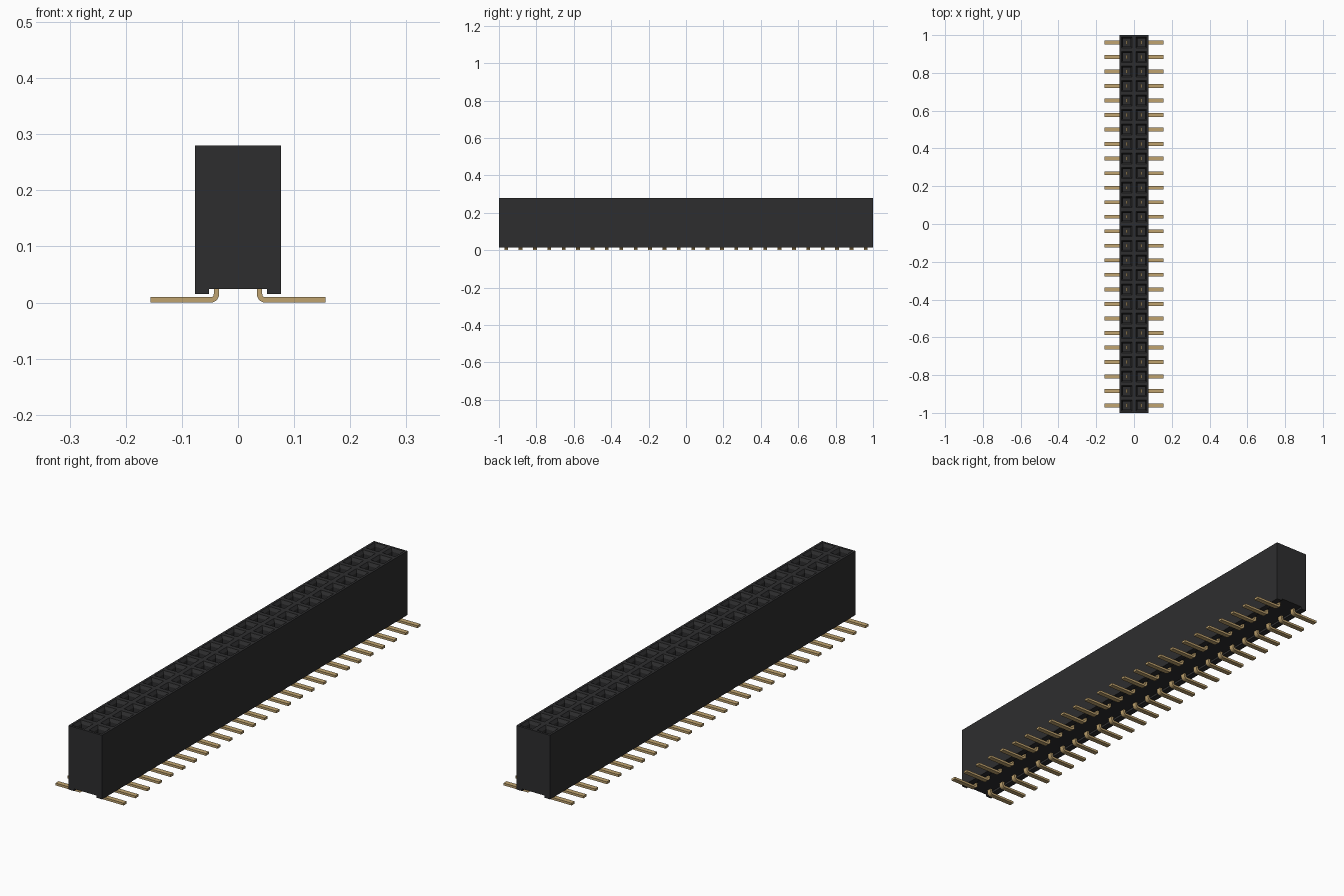
import bpy, bmesh, math

if "Cube" in bpy.data.objects:
    bpy.data.objects.remove(bpy.data.objects["Cube"])

ROWS = 26
PITCH = 2 / ROWS           # spacing of the sockets
HALF = PITCH               # half the body width (two columns)
TOP = 0.28
PIN_X = PITCH / 2


def material(name, rgb):
    m = bpy.data.materials.new(name)
    m.use_nodes = True
    m.diffuse_color = (*rgb, 1)
    m.node_tree.nodes["Principled BSDF"].inputs["Base Color"].default_value = (*rgb, 1)
    return m


def make_object(name, bm, mat):
    bmesh.ops.recalc_face_normals(bm, faces=bm.faces)
    me = bpy.data.meshes.new(name)
    bm.to_mesh(me)
    bm.free()
    me.materials.append(mat)
    ob = bpy.data.objects.new(name, me)
    bpy.context.collection.objects.link(ob)
    return ob


black = material("black plastic", (0.027, 0.027, 0.028))
gold = material("gold metal", (0.53, 0.37, 0.16))

# Housing: a cross-section swept along y, one step per socket row
profile = [(-HALF, TOP), (-HALF, 0.015), (-0.052, 0.015), (-0.052, 0.024),
           (0.052, 0.024), (0.052, 0.015), (HALF, 0.015), (HALF, TOP), (0, TOP)]
bm = bmesh.new()
rings = [[bm.verts.new((x, -1 + i * PITCH, z)) for x, z in profile]
         for i in range(ROWS + 1)]
n = len(profile)
for a, b in zip(rings, rings[1:]):
    for k in range(n):
        bm.faces.new((a[k], a[(k + 1) % n], b[(k + 1) % n], b[k]))
bm.faces.new(rings[0])
bm.faces.new(rings[-1])
bmesh.ops.recalc_face_normals(bm, faces=bm.faces)

# Sockets: inset each top cell, slope a lead-in, then sink a square shaft
cells = [f for f in bm.faces if f.normal.z > 0.9 and f.calc_center_median().z > TOP - 0.01]
bmesh.ops.inset_individual(bm, faces=cells, thickness=0.0135)
bmesh.ops.inset_individual(bm, faces=cells, thickness=0.011, depth=-0.012)
bmesh.ops.inset_individual(bm, faces=cells, thickness=0.0005, depth=-0.17)
make_object("housing", bm, black)

# Contact pin: stem in the socket, rounded bend, flat foot pointing outward
T, W, R = 0.0095, 0.02, 0.0055      # thickness, width, inner bend radius
x_in = PIN_X - T / 2
cx, cz = x_in + T + R, T + R        # centre of the bend
pairs = [((x_in, 0.12), (x_in + T, 0.12))]
for i in range(7):
    a = math.pi + i * math.pi / 12
    c, s = math.cos(a), math.sin(a)
    pairs.append(((cx + (R + T) * c, cz + (R + T) * s), (cx + R * c, cz + R * s)))
pairs.append(((0.156, 0), (0.156, T)))

bm = bmesh.new()
y0 = -1 + PITCH / 2
sections = []
for (ox, oz), (ix, iz) in pairs:
    sections.append([bm.verts.new(p) for p in (
        (ox, y0 - W / 2, oz), (ox, y0 + W / 2, oz),
        (ix, y0 + W / 2, iz), (ix, y0 - W / 2, iz))])
for a, b in zip(sections, sections[1:]):
    for k in range(4):
        bm.faces.new((a[k], a[(k + 1) % 4], b[(k + 1) % 4], b[k]))
bm.faces.new(sections[0])
bm.faces.new(sections[-1])
pins = make_object("contact_pins", bm, gold)
bpy.ops.object.select_all(action='DESELECT')
pins.select_set(True)
bpy.context.view_layer.objects.active = pins
bpy.ops.object.shade_smooth_by_angle(angle=math.radians(30))

# Repeat on both sides and along every row
pins.modifiers.new("both_sides", 'MIRROR')
arr = pins.modifiers.new("rows", 'ARRAY')
arr.count = ROWS
arr.use_relative_offset = False
arr.use_constant_offset = True
arr.constant_offset_displace = (0, PITCH, 0)
